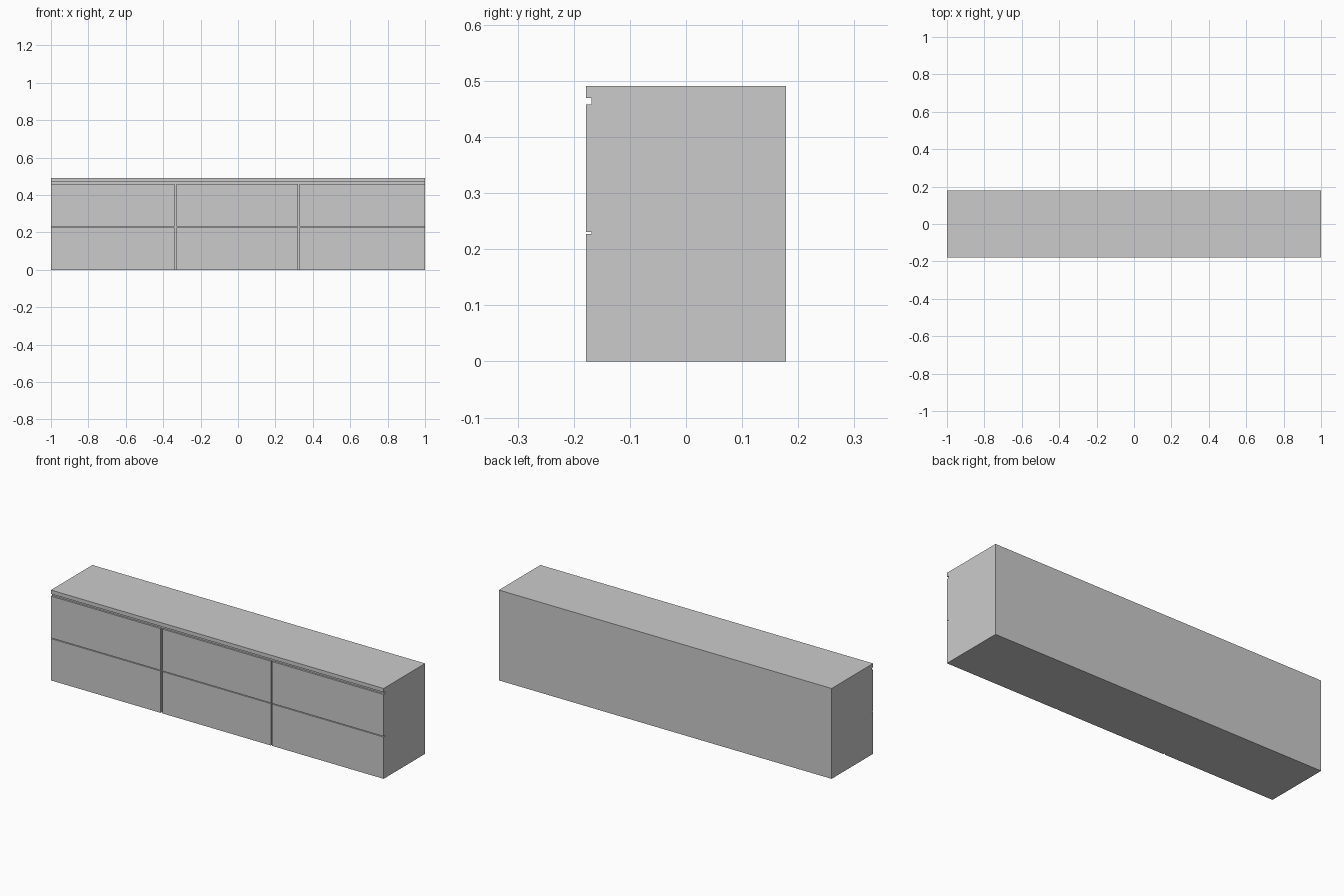
import bpy

if "Cube" in bpy.data.objects:
    bpy.data.objects.remove(bpy.data.objects["Cube"])

FRONT, BACK, RECESS = -0.178, 0.178, -0.168
TOP = 0.491


def box(name, x, y, z):
    """Box from (min, max) ranges along each axis."""
    bpy.ops.mesh.primitive_cube_add(
        size=1, location=[(a + b) / 2 for a, b in (x, y, z)])
    ob = bpy.context.object
    ob.name = name
    ob.scale = [b - a for a, b in (x, y, z)]
    bpy.ops.object.transform_apply(location=False, rotation=False, scale=True)
    return ob


# Carcass: one profile extruded along x, with the top lip overhanging the fronts
profile = [(RECESS, 0), (BACK, 0), (BACK, TOP), (FRONT, TOP),
           (FRONT, 0.47), (RECESS, 0.47)]
n = len(profile)
verts = [(x, y, z) for x in (-1, 1) for y, z in profile]
faces = [list(range(n))[::-1], list(range(n, 2 * n))]
faces += [[i, (i + 1) % n, (i + 1) % n + n, i + n] for i in range(n)]
mesh = bpy.data.meshes.new("carcass")
mesh.from_pydata(verts, [], faces)
bpy.context.collection.objects.link(bpy.data.objects.new("carcass", mesh))

# Drawer fronts: three columns by two rows, separated by narrow gaps
columns = [(-1, -0.34), (-0.33, 0.322), (0.328, 1)]
rows = [(0, 0.227), (0.231, 0.458)]
for r, z in enumerate(rows):
    for c, x in enumerate(columns):
        box(f"drawer_front_{r}_{c}", x, (FRONT, RECESS), z)
